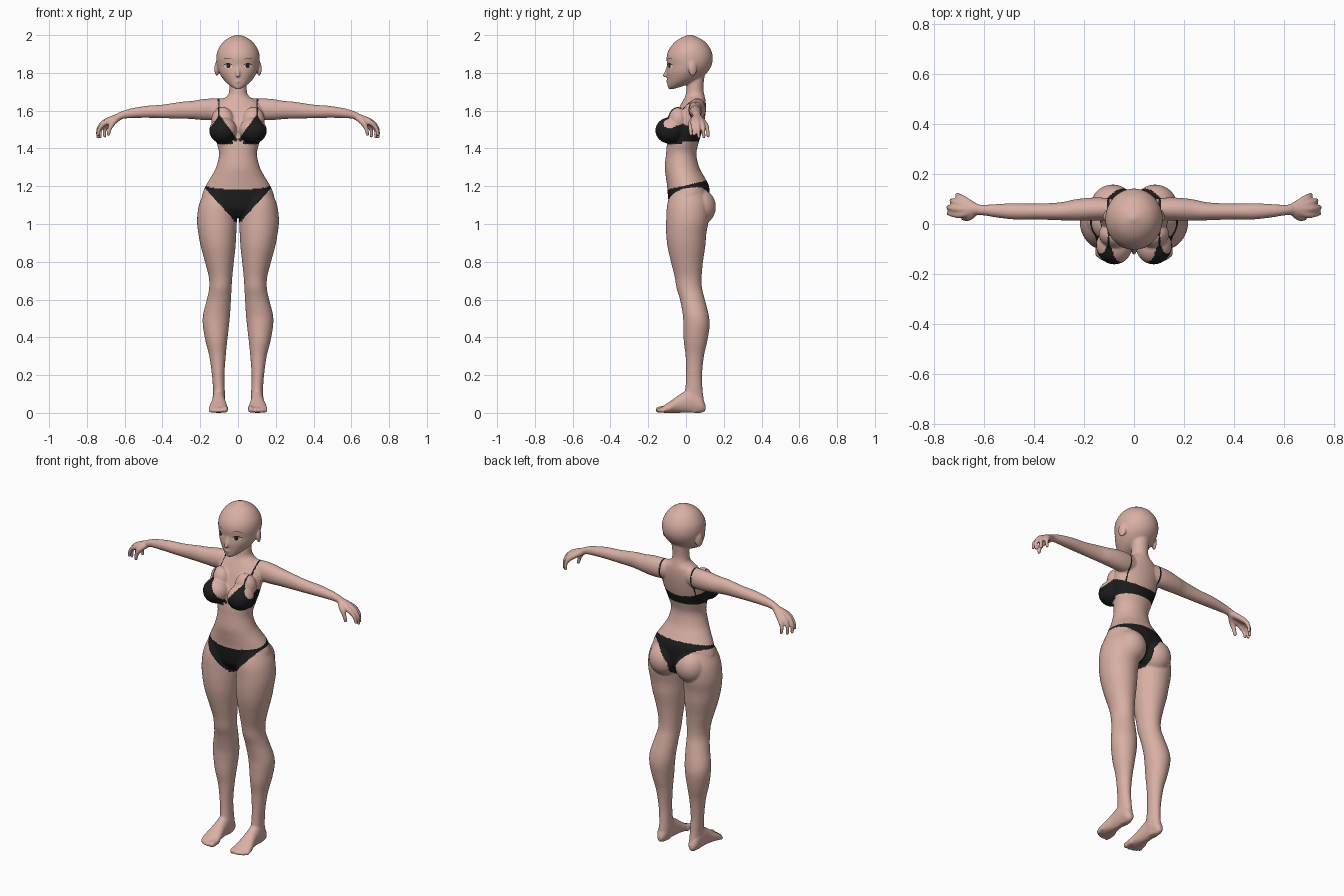
import bpy, bmesh, math
from mathutils import Vector, Matrix
from mathutils.bvhtree import BVHTree

cube = bpy.data.objects.get("Cube")
if cube:
    bpy.data.objects.remove(cube)


def material(name, rgb):
    m = bpy.data.materials.new(name)
    m.use_nodes = True
    m.diffuse_color = (*rgb, 1)
    m.node_tree.nodes["Principled BSDF"].inputs["Base Color"].default_value = (*rgb, 1)
    return m


skin = material("skin", (0.69, 0.43, 0.37))
black = material("black fabric", (0.012, 0.012, 0.012))
white = material("eye white", (0.75, 0.7, 0.68))
brown = material("dark brown", (0.035, 0.018, 0.012))

bm = bmesh.new()


def spline(rows, steps=4):
    """Smooth curve through a list of tuples."""
    pts = [rows[0], *rows, rows[-1]]
    out = []
    for a, b, c, d in zip(pts, pts[1:], pts[2:], pts[3:]):
        for k in range(steps):
            t = k / steps
            out.append([q + t / 2 * (r - p + t * (2 * p - 5 * q + 4 * r - s + t * (3 * (q - r) + s - p)))
                        for p, q, r, s in zip(a, b, c, d)])
    return out + [list(rows[-1])]


def loft(axis, rows, n=32):
    """Elliptical sections along an axis: (position, low, high, low, high)."""
    others = [i for i in range(3) if i != axis]
    rings = []
    for pos, a0, a1, b0, b1 in spline(rows):
        ring = []
        for k in range(n):
            t = math.tau * k / n
            co = [pos] * 3
            co[others[0]] = (a0 + a1) / 2 + (a1 - a0) / 2 * math.cos(t)
            co[others[1]] = (b0 + b1) / 2 + (b1 - b0) / 2 * math.sin(t)
            ring.append(bm.verts.new(co))
        rings.append(ring)
    for r, s in zip(rings, rings[1:]):
        for k in range(n):
            bm.faces.new((r[k], r[k - 1], s[k - 1], s[k]))
    bm.faces.new(rings[0])
    bm.faces.new(rings[-1])


def ball(center, radii, turn=0.0):
    m = Matrix.Translation(center) @ Matrix.Rotation(turn, 4, 'Z') @ Matrix.Diagonal((*radii, 1))
    bmesh.ops.create_icosphere(bm, subdivisions=4, radius=1, matrix=m)


def digit(path):
    """Rounded tapering tube through (x, y, z, radius) points."""
    for x, y, z, r in spline(path, 7):
        bmesh.ops.create_icosphere(bm, subdivisions=2, radius=r, matrix=Matrix.Translation((x, y, z)))


# Left leg: inner, outer, front and back limits by height
loft(2, [(0.005, .08, .12, 0, .09), (.06, .068, .13, -.02, .095), (.12, .07, .132, -.005, .088),
         (.2, .072, .138, 0, .085), (.3, .065, .152, -.002, .095), (.38, .057, .172, -.012, .113),
         (.46, .048, .186, -.014, .125), (.52, .042, .185, -.017, .12), (.6, .037, .165, -.032, .1),
         (.66, .034, .153, -.05, .085), (.72, .03, .155, -.06, .083), (.8, .022, .175, -.08, .09),
         (.88, .013, .197, -.098, .102), (.95, .009, .21, -.105, .108), (1.02, .006, .217, -.105, .12),
         (1.1, .01, .207, -.1, .12), (1.17, .02, .18, -.08, .1)])

# Left foot and toes
loft(1, [(.104, .09, .115, .012, .04), (.08, .075, .13, 0, .09), (.03, .07, .135, 0, .13),
         (-.03, .065, .14, 0, .1), (-.08, .056, .152, 0, .064), (-.115, .053, .155, 0, .04),
         (-.13, .065, .14, .005, .03)])
digit([(.07, -.1, .022, .02), (.069, -.145, .017, .017)])
for x, tip in ((.094, -.147), (.112, -.142), (.129, -.134), (.144, -.122)):
    digit([(x - .003, -.09, .022, .014), (x, tip + .012, .018, .012), (x, tip, .012, .012)])

# Left arm along x
loft(0, [(.05, .015, .095, 1.56, 1.665), (.12, .015, .105, 1.55, 1.665), (.18, .013, .105, 1.55, 1.662),
         (.24, .013, .098, 1.555, 1.652), (.3, .015, .086, 1.558, 1.647), (.4, .018, .082, 1.56, 1.632),
         (.48, .018, .083, 1.562, 1.626), (.55, .026, .08, 1.561, 1.615), (.6, .034, .077, 1.558, 1.603),
         (.635, .037, .08, 1.55, 1.588)])

# Left hand: each finger runs from the wrist through its knuckle
wrist = (.63, .06, 1.568, .02)
for knuckle, middle, tip in (
        ((.693, .038, 1.542), (.73, .04, 1.51), (.742, .043, 1.474)),
        ((.703, .06, 1.542), (.738, .065, 1.505), (.742, .068, 1.46)),
        ((.698, .082, 1.537), (.727, .092, 1.503), (.73, .095, 1.46)),
        ((.685, .1, 1.53), (.705, .113, 1.5), (.706, .117, 1.465))):
    digit([wrist, (*knuckle, .0155), (*middle, .0115), (*tip, .0095)])
digit([wrist, (.66, .03, 1.54, .017), (.678, .024, 1.508, .0125), (.686, .026, 1.475, .01)])

# Chest, hips and ear
ball((.079, -.085, 1.495), (.073, .077, .07))
ball((.082, -.045, 1.55), (.06, .05, .07), .3)
ball((.085, .072, 1.09), (.088, .086, .095))
ball((.112, .035, 1.822), (.011, .024, .039), .35)

# Mirror everything so far to the right side
copy = bmesh.ops.duplicate(bm, geom=bm.verts[:] + bm.edges[:] + bm.faces[:])["geom"]
bmesh.ops.scale(bm, vec=(-1, 1, 1), verts=[g for g in copy if isinstance(g, bmesh.types.BMVert)])


def centred(rows):
    loft(2, [(z, -w, w, y0, y1) for z, w, y0, y1 in rows], 48)


# Torso and neck
centred([(1.035, .05, -.05, .06), (1.08, .15, -.085, .11), (1.14, .19, -.095, .122), (1.2, .172, -.1, .122),
         (1.25, .142, -.107, .097), (1.3, .116, -.112, .07), (1.37, .1, -.106, .055), (1.43, .113, -.1, .067),
         (1.5, .13, -.085, .088), (1.56, .137, -.062, .1), (1.61, .132, -.04, .105), (1.65, .1, -.018, .104),
         (1.68, .055, -.003, .098), (1.72, .046, .003, .092), (1.8, .05, .01, .1)])

# Head
centred([(1.714, .012, -.092, -.07), (1.73, .04, -.097, -.015), (1.76, .073, -.1, .06), (1.8, .099, -.103, .11),
         (1.84, .111, -.1, .135), (1.88, .115, -.103, .142), (1.92, .107, -.092, .133), (1.96, .082, -.063, .106),
         (1.985, .05, -.028, .07), (2.002, .008, .015, .03)])
digit([(0, -.094, 1.835, .008), (0, -.106, 1.8, .01), (0, -.114, 1.786, .0105)])
digit([(-.016, -.092, 1.753, .005), (0, -.098, 1.754, .008), (.016, -.092, 1.753, .005)])

# Fuse all parts into one smooth skin
bmesh.ops.recalc_face_normals(bm, faces=bm.faces[:])
mesh = bpy.data.meshes.new("body_parts")
bm.to_mesh(mesh)
bm.free()
body = bpy.data.objects.new("body", mesh)
bpy.context.collection.objects.link(body)
remesh = body.modifiers.new("fuse", 'REMESH')
remesh.mode = 'VOXEL'
remesh.voxel_size = 0.005
soften = body.modifiers.new("soften", 'SMOOTH')
soften.factor = 0.5
soften.iterations = 8
graph = bpy.context.evaluated_depsgraph_get()
fused = bpy.data.meshes.new_from_object(body.evaluated_get(graph))
body.modifiers.clear()
body.data = fused
fused.materials.clear()
fused.materials.append(skin)
fused.materials.append(black)


def is_top(x, y, z):
    """Cups, back band and thin shoulder straps."""
    if x > .18 or not 1.42 < z < 1.7:
        return False
    if 1.48 < z and abs(x - .102) < .0032 and (y > 0 or z > 1.54):
        return True
    if y < -.02:
        floor = 1.44 if x < .03 else 1.424
        return floor < z < min(1.46 + (x - .012) * 1.37, 1.56 - (x - .11) * 1.33)
    return 1.437 < z < 1.525 - .45 * y


def is_brief(x, y, z):
    """Low V in front, curved V behind, narrow at the hips."""
    if x > .24 or not 1.0 < z < 1.205 + .23 * y:
        return False
    if x < .025 and z > 1.01:
        return True
    if y < 0:
        return z > 1.03 + (x - .03) * 1.1
    return z > 1.19 + .1 * y - .15 * max(0, 1 - x / .17) ** 2


for f in fused.polygons:
    x, y, z = f.center
    f.material_index = int(is_top(abs(x), y, z) or is_brief(abs(x), y, z))
    f.use_smooth = True

tree = BVHTree.FromPolygons([v.co for v in fused.vertices], [p.vertices[:] for p in fused.polygons])


def decal(name, mat, cx, cz, rx, rz, lift, bend=0.0):
    """Thin oval sheet laid on the face."""
    b = bmesh.new()
    bmesh.ops.create_grid(b, x_segments=12, y_segments=6, size=1)
    for v in b.verts:
        u, w = v.co.x, v.co.y
        x = cx + rx * u
        z = cz + rz * w * math.sqrt(max(0.02, 1 - u * u)) + bend * (1 - u * u)
        hit = tree.ray_cast(Vector((x, -1, z)), Vector((0, 1, 0)))[0]
        v.co = (x, hit.y - lift, z)
    me = bpy.data.meshes.new(name)
    b.to_mesh(me)
    b.free()
    me.materials.append(mat)
    bpy.context.collection.objects.link(bpy.data.objects.new(name, me))


# Eyes, lashes and brows
for side, s in (("left", 1), ("right", -1)):
    decal(side + "_eye", white, s * .052, 1.836, .023, .013, .001)
    decal(side + "_iris", brown, s * .051, 1.837, .011, .0125, .002)
    decal(side + "_lash", black, s * .053, 1.839, .026, .003, .003, .01)
    decal(side + "_brow", brown, s * .054, 1.872, .024, .0015, .001, .006)
